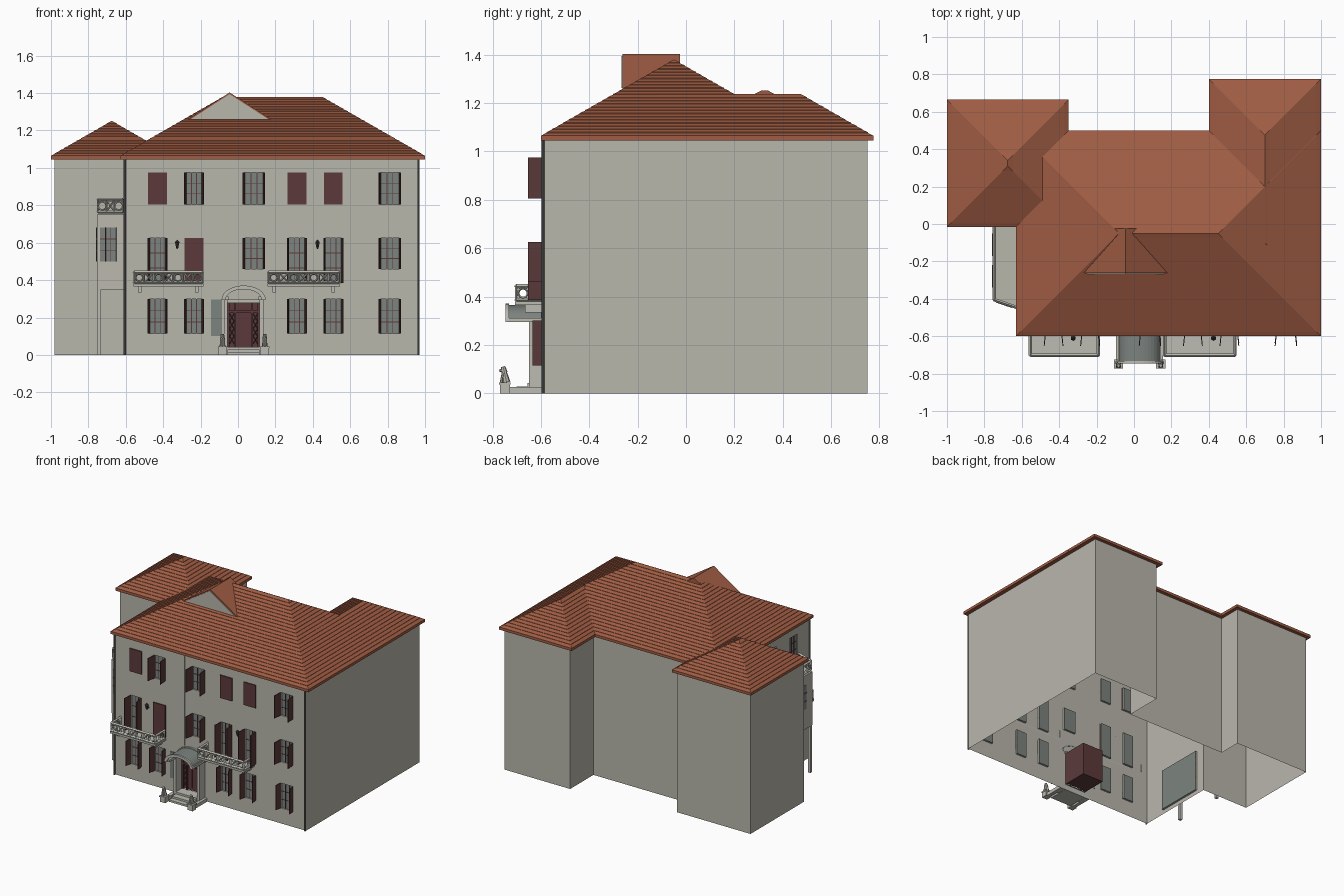
import bpy, bmesh, math
from mathutils import Vector

cube = bpy.data.objects.get("Cube")
if cube:
    bpy.data.objects.remove(cube, do_unlink=True)


def material(name, *rgb):
    lin = [((c / 255 + 0.055) / 1.055) ** 2.4 for c in rgb]
    m = bpy.data.materials.new(name)
    m.use_nodes = True
    m.diffuse_color = (*lin, 1)
    m.node_tree.nodes["Principled BSDF"].inputs["Base Color"].default_value = (*lin, 1)
    return m


WALL = material("wall plaster", 185, 183, 172)
STONE = material("pale stone", 188, 187, 178)
ROOF = material("roof tile", 159, 92, 67)
SHUTTER = material("dark red wood", 92, 58, 59)
GLASS = material("grey glass", 124, 131, 127)
IRON = material("dark iron", 58, 52, 52)
PIPE = material("pipe grey", 108, 108, 106)


def finish(name, bm, mat, normals=True):
    if normals:
        bmesh.ops.recalc_face_normals(bm, faces=bm.faces)
    me = bpy.data.meshes.new(name)
    bm.to_mesh(me)
    bm.free()
    me.materials.append(mat)
    bpy.context.collection.objects.link(bpy.data.objects.new(name, me))


# Wall frames: u runs along the wall, d goes into the building
def world(u, d, z): return Vector((u, d, z))
def front(u, d, z): return Vector((u, -0.585 + d, z))
def west(u, d, z): return Vector((-0.605 + d, u, z))
def bay_front(u, d, z): return Vector((-0.755 + u * 0.95 + d * 0.3, -0.41 - u * 0.315 + d * 0.95, z))
def bay_side(u, d, z): return Vector((-0.755 + d, u, z))


def box(bm, u, d, z, P=world):
    for v in bmesh.ops.create_cube(bm, size=1)["verts"]:
        v.co = P(*(r[0] if c < 0 else r[1] for c, r in zip(v.co, (u, d, z))))


def bar(bm, p, q, r, n=4, r2=None):
    p, q = Vector(p), Vector(q)
    mat = (q - p).to_track_quat('Z', 'Y').to_matrix().to_4x4()
    mat.translation = (p + q) / 2
    bmesh.ops.create_cone(bm, cap_ends=True, segments=n, radius1=r, radius2=r if r2 is None else r2,
                          depth=(q - p).length, matrix=mat)


def prism(name, pts, axis, lo, hi, mat):
    bm = bmesh.new()
    ends = []
    for t in (lo, hi):
        vs = [bm.verts.new((a, b, t) if axis == 'z' else (a, t, b)) for a, b in pts]
        bm.faces.new(vs)
        ends.append(vs)
    for i in range(len(pts)):
        j = (i + 1) % len(pts)
        bm.faces.new((ends[0][i], ends[0][j], ends[1][j], ends[1][i]))
    finish(name, bm, mat)


# Wall sheet with shallow recessed openings
TOP, RECESS = 1.05, 0.012
def wall(name, P, u0, u1, holes):
    bm = bmesh.new()
    quad = lambda *pts: bm.faces.new([bm.verts.new(P(*p)) for p in pts])
    us = sorted({u0, u1, *(h[0] for h in holes), *(h[1] for h in holes)})
    zs = sorted({0, TOP, *(h[2] for h in holes), *(h[3] for h in holes)})
    for a, b in zip(us, us[1:]):
        for c, e in zip(zs, zs[1:]):
            mu, mz = (a + b) / 2, (c + e) / 2
            if not any(h[0] < mu < h[1] and h[2] < mz < h[3] for h in holes):
                quad((a, 0, c), (b, 0, c), (b, 0, e), (a, 0, e))
    for a, b, c, e in holes:
        ring = [(a, c), (b, c), (b, e), (a, e)]
        for (p, q), (r, s) in zip(ring, ring[1:] + ring[:1]):
            quad((p, 0, q), (r, 0, s), (r, RECESS, s), (p, RECESS, q))
    bmesh.ops.remove_doubles(bm, verts=bm.verts, dist=1e-5)
    finish(name, bm, WALL)


# Window layout: column centre, closed shutters on top / middle floor
COLUMNS = [(-0.43, 1, 0), (-0.235, 0, 1), (0.085, 0, 0), (0.315, 1, 0), (0.51, 1, 0), (0.812, 0, 0)]
windows = []
for x, top_shut, mid_shut in COLUMNS:
    single = x in (0.085, 0.812)
    half = 0.048 if single else 0.041
    windows.append((x, half, 0.805, 0.975, top_shut))
    windows.append((x, half, 0.46 if single else 0.385, 0.625, mid_shut))
    if x != 0.085:
        windows.append((x, half, 0.115, 0.3, 0))
DOOR = (-0.055, 0.115, 0.04, 0.28)
holes = [(x - h, x + h, a, b) for x, h, a, b, _ in windows]
side_holes = [(-0.41, -0.06, 0.03, 0.33), (-0.45, -0.36, 0.805, 0.975), (-0.2, -0.11, 0.805, 0.975)]
wall("front_wall", front, -0.605, 0.97, holes + [DOOR])
wall("side_wall", west, -0.585, 0.01, side_holes)

# Remaining plain walls follow the outline
outline = [(0.97, -0.585), (0.97, 0.75), (0.43, 0.75), (0.43, 0.475), (-0.375, 0.475),
           (-0.375, 0.64), (-0.98, 0.64), (-0.98, 0.01), (-0.605, 0.01)]
bm = bmesh.new()
for p, q in zip(outline, outline[1:]):
    bm.faces.new([bm.verts.new(c) for c in ((*p, 0), (*q, 0), (*q, TOP), (*p, TOP))])
finish("plain_walls", bm, WALL, normals=False)

# Glass, glazing bars and shutters
glass, bars, shut = bmesh.new(), bmesh.new(), bmesh.new()
def glaze(P, a, b, c, e, d=RECESS, t=0.002):
    box(glass, (a, b), (d - 0.002, d + 0.002), (c, e), P)
    for k in (1, 2):
        u = a + (b - a) * k / 3
        box(bars, (u - t, u + t), (d - 0.005, d - 0.001), (c, e), P)
        z = c + (e - c) * k / 3
        box(bars, (a, b), (d - 0.0045, d - 0.001), (z - t, z + t), P)
for h in holes:
    glaze(front, *h)
for h in side_holes:
    glaze(west, *h)
glaze(bay_front, 0.02, 0.11, 0.5, 0.68, 0)
glaze(bay_side, -0.34, -0.22, 0.5, 0.68, 0)
glaze(bay_side, -0.17, -0.05, 0.5, 0.68, 0)
for x, h, a, b, closed in windows:
    if closed:
        box(shut, (x - 0.05, x + 0.05), (-0.008, 0.002), (a, b), front)
    else:
        reach = 0.05 if b < 0.4 else 0.068
        for s in (-1, 1):
            box(shut, (0, 1), (0, 0.005), (a, b),
                lambda u, d, z: front(x + s * (h + 0.007 * u + d), -reach * u, z))
box(glass, (-0.145, -0.085), (-0.006, 0.001), (0.1, 0.295), front)
finish("window_glass", glass, GLASS)
finish("glazing_bars", bars, SHUTTER)
finish("shutters", shut, SHUTTER)


# Hipped roofs built as fine stepped tile courses
EAVE, PITCH, STEP = 1.065, 0.573, 0.55 / 24
def hip_roof(name, x0, x1, y0, y1):
    half = min(x1 - x0, y1 - y0) / 2
    prof, d = [(0, 1.045), (0, EAVE)], STEP
    while d < half - 0.01:
        z = EAVE + PITCH * d
        prof += [(d, z - 0.001), (d, z + 0.0015)]
        d += STEP
    prof.append((half, EAVE + PITCH * half))
    bm = bmesh.new()
    rings = [[bm.verts.new(p) for p in ((x0 + d, y0 + d, z), (x1 - d, y0 + d, z),
              (x1 - d, y1 - d, z), (x0 + d, y1 - d, z))] for d, z in prof]
    bm.faces.new(rings[0])
    for lo, hi in zip(rings, rings[1:]):
        for k in range(4):
            bm.faces.new((lo[k], lo[k - 3], hi[k - 3], hi[k]))
    bmesh.ops.remove_doubles(bm, verts=bm.verts, dist=1e-4)
    finish(name, bm, ROOF)

hip_roof("main_roof", -0.63, 1.0, -0.6, 0.5)
hip_roof("rear_wing_roof", 0.4, 0.999, -0.4, 0.775)
hip_roof("tower_roof", -1.0, -0.35, -0.015, 0.665)

# Roof gable
prism("gable_roof", [(-0.27, 1.258), (0.18, 1.258), (-0.045, 1.403)], 'y', -0.263, -0.025, ROOF)
prism("gable_face", [(-0.25, 1.262), (0.16, 1.262), (-0.045, 1.394)], 'y', -0.267, -0.26, WALL)

# Side bay on posts
bay = [(-0.755, 0.01), (-0.755, -0.41), (-0.605, -0.46), (-0.605, 0.01)]
prism("side_bay", bay, 'z', 0.35, 0.75, WALL)
bm = bmesh.new()
for y in (-0.4, -0.02):
    box(bm, (-0.753, -0.733), (y - 0.01, y + 0.01), (0, 0.35))
finish("bay_posts", bm, STONE)


# Ornamental railings: rails, posts, rings alternating with crosses
def railing(bm, p, q, z0, z1):
    p, q = Vector((*p, 0)), Vector((*q, 0))
    n = max(1, round((q - p).length / 0.05))
    at = lambda t, z: p.lerp(q, t) + Vector((0, 0, z))
    for z in (z0, z1):
        bar(bm, at(0, z), at(1, z), 0.009)
    mid, r = (z0 + z1) / 2, (z1 - z0) * 0.36
    side = (q - p).normalized() * r
    for k in range(n + 1):
        bar(bm, at(k / n, z0), at(k / n, z1), 0.006)
    for k in range(n):
        if k % 2:
            bar(bm, at(k / n, z0), at((k + 1) / n, z1), 0.005)
            bar(bm, at(k / n, z1), at((k + 1) / n, z0), 0.005)
        else:
            pts = [at((k + 0.5) / n, mid + r * math.sin(t * math.pi / 5)) + side * math.cos(t * math.pi / 5)
                   for t in range(11)]
            for e, f in zip(pts, pts[1:]):
                bar(bm, e, f, 0.005)

rail, slab = bmesh.new(), bmesh.new()
railing(rail, (-0.748, 0.0), (-0.748, -0.405), 0.765, 0.83)
railing(rail, (-0.748, -0.405), (-0.615, -0.45), 0.765, 0.83)
for x0, x1 in ((-0.56, -0.185), (0.158, 0.545)):
    box(slab, (x0, x1), (-0.708, -0.585), (0.365, 0.38))
    a, b = x0 + 0.006, x1 - 0.006
    railing(rail, (a, -0.702), (b, -0.702), 0.386, 0.442)
    for x in (a, b):
        railing(rail, (x, -0.702), (x, -0.59), 0.386, 0.442)
    for x in (x0 + 0.035, x1 - 0.035):
        box(slab, (x - 0.009, x + 0.009), (-0.665, -0.585), (0.335, 0.366))
finish("balcony_railings", rail, STONE)
finish("balcony_slabs", slab, STONE)

# Entrance: vestibule, door panels, grilles
CX = 0.03
bm = bmesh.new()
box(bm, DOOR[:2], (0.015, 0.19), DOOR[2:], front)
for x in (-0.05, -0.015, 0.075, 0.11):
    box(bm, (x - 0.005, x + 0.005), (0, 0.02), DOOR[2:], front)
for x in (0.008, 0.052):
    box(bm, (x - 0.015, x + 0.015), (0.008, 0.02), (0.06, 0.215), front)
box(bm, DOOR[:2], (0, 0.02), (0.225, 0.237), front)
finish("entrance_door", bm, SHUTTER)
bm = bmesh.new()
for x in (-0.033, 0.093):
    for k in range(4):
        z = 0.06 + 0.04 * k
        for s in (-1, 1):
            bar(bm, front(x - s * 0.012, 0.012, z), front(x + s * 0.012, 0.012, z + 0.04), 0.002)
finish("door_grilles", bm, IRON)

# Door surround, arched canopy and steps
bm = bmesh.new()
for s in (-1, 1):
    box(bm, sorted((CX + s * 0.086, CX + s * 0.106)), (-0.065, 0), (0, 0.3), front)
    box(bm, sorted((CX + s * 0.08, CX + s * 0.115)), (-0.15, 0), (0.295, 0.312), front)
box(bm, (CX - 0.09, CX + 0.09), (-0.02, 0.01), (0.278, 0.295), front)
finish("door_surround", bm, STONE)
def arch(rx, rz): return [(CX + rx * math.cos(t * math.pi / 16), 0.295 + rz * math.sin(t * math.pi / 16))
                          for t in range(17)]
prism("canopy_glass", arch(0.11, 0.07) + arch(0.103, 0.063)[::-1], 'y', -0.738, -0.584, GLASS)
for name, y in (("canopy_front_arch", -0.746), ("canopy_back_arch", -0.6)):
    prism(name, arch(0.118, 0.076) + arch(0.096, 0.056)[::-1], 'y', y, y + 0.014, STONE)
bm = bmesh.new()
for k, y in enumerate((-0.735, -0.7, -0.655)):
    box(bm, (CX - 0.085, CX + 0.085), (y, -0.585), (0, 0.014 * (k + 1)))
for s in (-1, 1):
    x = CX + s * 0.113
    box(bm, (x - 0.013, x + 0.013), (-0.73, -0.585), (0, 0.025))
    box(bm, (x - 0.022, x + 0.022), (-0.77, -0.728), (0, 0.04))
    box(bm, (x - 0.025, x + 0.025), (-0.773, -0.725), (0.036, 0.045))
finish("entrance_steps", bm, STONE)

# Seated guardian statues on the plinths
bm = bmesh.new()
for s in (-1, 1):
    x = CX + s * 0.113
    bar(bm, (x, -0.742, 0.045), (x, -0.752, 0.09), 0.016, 8, 0.01)
    bar(bm, (x, -0.75, 0.085), (x, -0.757, 0.11), 0.013, 8, 0.009)
    bar(bm, (x, -0.757, 0.097), (x, -0.772, 0.093), 0.008, 6, 0.005)
    for k in (-1, 1):
        bar(bm, (x + k * 0.008, -0.765, 0.045), (x + k * 0.008, -0.757, 0.085), 0.005, 6)
finish("statues", bm, STONE)

# Downpipes, pilaster strips and wall lanterns
bm = bmesh.new()
for x in (-0.605, 0.965):
    bar(bm, (x, -0.591, 0), (x, -0.591, 1.045), 0.0065, 8)
finish("downpipes", bm, PIPE)
bm = bmesh.new()
for x, z in ((-0.03, 0.37), (0.235, 0)):
    box(bm, (x - 0.003, x + 0.003), (-0.005, 0.001), (z, TOP), front)
finish("pilaster_strips", bm, WALL)
bm = bmesh.new()
for x in (-0.325, 0.425):
    bar(bm, (x, -0.585, 0.575), (x, -0.61, 0.57), 0.004)
    bar(bm, (x, -0.61, 0.57), (x, -0.61, 0.6), 0.006, 6, 0.013)
    bar(bm, (x, -0.61, 0.6), (x, -0.61, 0.614), 0.015, 6, 0.002)
finish("wall_lanterns", bm, IRON)
